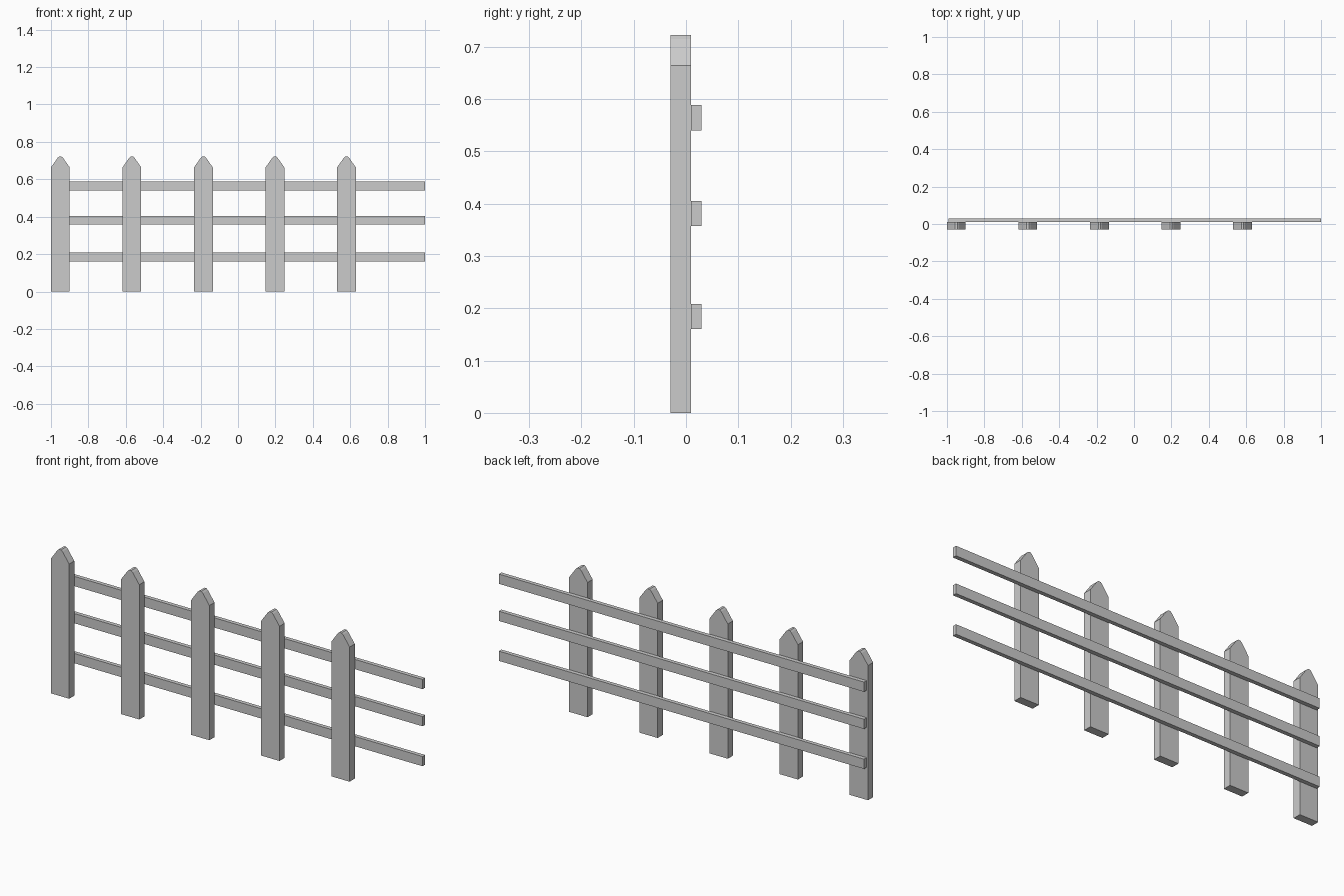
import bpy
import bmesh

cube = bpy.data.objects.get("Cube")
if cube:
    bpy.data.objects.remove(cube, do_unlink=True)

grey = bpy.data.materials.new("plain grey")
grey.use_nodes = True
colour = (0.6, 0.6, 0.6, 1)
grey.diffuse_color = colour
grey.node_tree.nodes["Principled BSDF"].inputs["Base Color"].default_value = colour


def board(name, profile, y_front, y_back):
    """Extrude an x-z outline from front to back."""
    bm = bmesh.new()
    face = bm.faces.new([bm.verts.new((x, y_front, z)) for x, z in profile])
    back = bmesh.ops.extrude_face_region(bm, geom=[face])["geom"]
    moved = [v for v in back if isinstance(v, bmesh.types.BMVert)]
    bmesh.ops.translate(bm, verts=moved, vec=(0, y_back - y_front, 0))
    bmesh.ops.recalc_face_normals(bm, faces=bm.faces)
    mesh = bpy.data.meshes.new(name)
    bm.to_mesh(mesh)
    bm.free()
    mesh.materials.append(grey)
    obj = bpy.data.objects.new(name, mesh)
    bpy.context.collection.objects.link(obj)
    return obj


# Pickets with a blunt pointed top
half = [(0.05, 0), (0.05, 0.664), (0.014, 0.715), (0.006, 0.722)]
outline = half + [(-x, z) for x, z in reversed(half)]
for i in range(5):
    picket = board(f"picket_{i + 1}", outline, -0.03, 0.01)
    picket.location.x = -0.95 + 0.3825 * i

# Rails behind the pickets
for name, z in (("lower_rail", 0.16), ("middle_rail", 0.357), ("upper_rail", 0.54)):
    top = z + 0.048
    board(name, [(-0.992, z), (1, z), (1, top), (-0.992, top)], 0.01, 0.03)
